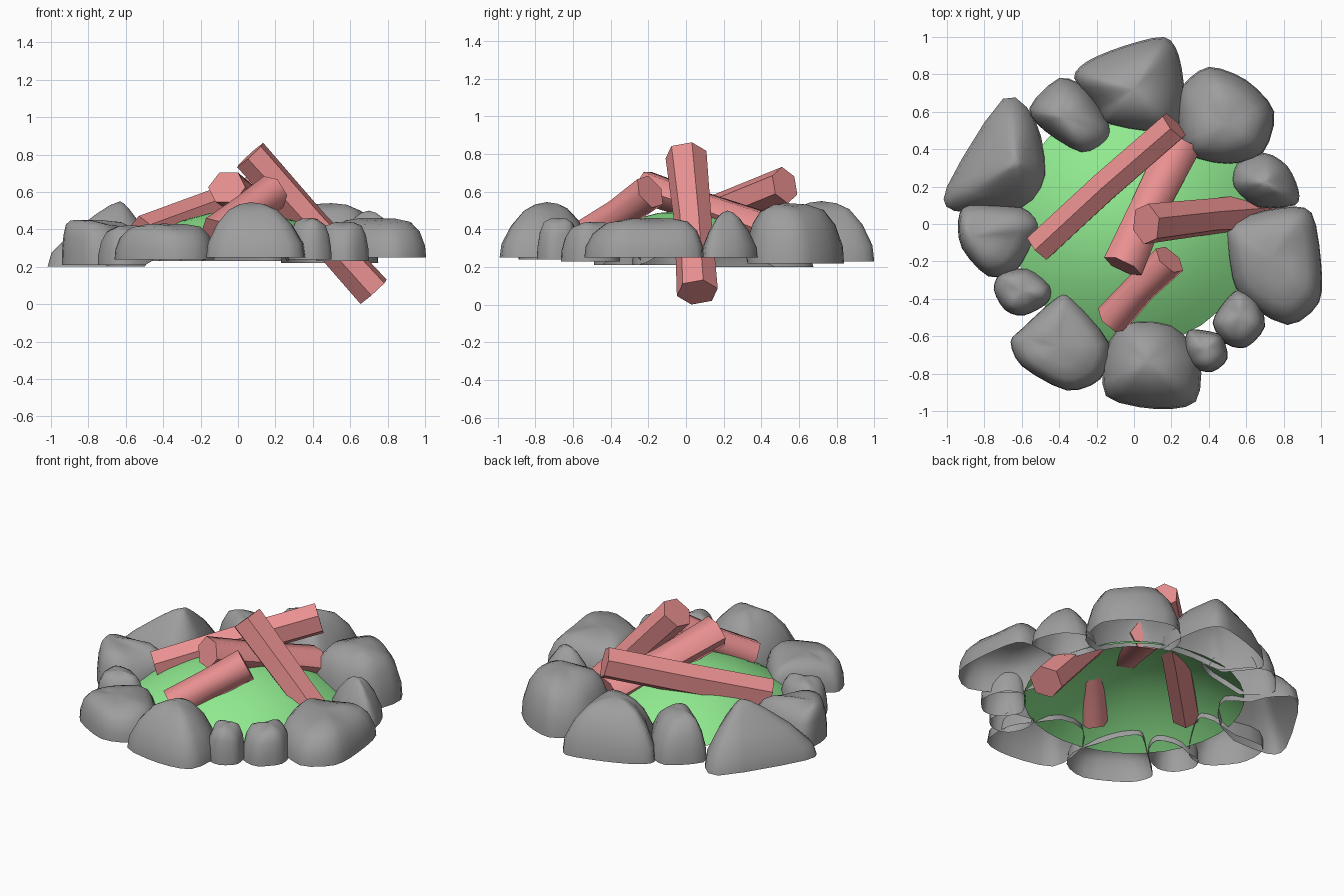
import bpy, bmesh, math, random
from mathutils import Vector

if "Cube" in bpy.data.objects:
    bpy.data.objects.remove(bpy.data.objects["Cube"])

random.seed(4)


def material(name, rgb):
    m = bpy.data.materials.new(name)
    m.diffuse_color = (*rgb, 1)
    m.use_nodes = True
    m.node_tree.nodes["Principled BSDF"].inputs["Base Color"].default_value = m.diffuse_color
    return m


stone = material("stone_grey", (.34, .34, .34))
wood = material("wood_pink", (.82, .28, .28))
ash = material("ash_green", (.28, .82, .28))


def finish(bm, name, angle, mat):
    me = bpy.data.meshes.new(name)
    bm.to_mesh(me)
    bm.free()
    ob = bpy.data.objects.new(name, me)
    bpy.context.collection.objects.link(ob)
    me.materials.append(mat)
    bpy.ops.object.select_all(action='DESELECT')
    ob.select_set(True)
    bpy.context.view_layer.objects.active = ob
    bpy.ops.object.shade_smooth_by_angle(angle=math.radians(angle))


def bridge(bm, a, b):
    n = len(a)
    for i in range(n):
        bm.faces.new((a[i], a[(i + 1) % n], b[(i + 1) % n], b[i]))


def dome_height(r):
    return .5 - .25 * (r / .65) ** 2


def rounded(pts, steps=3):
    # closed curve through the outline points
    out, n = [], len(pts)
    for i in range(n):
        p0, p1, p2, p3 = (Vector(pts[(i + k) % n]) for k in (-1, 0, 1, 2))
        for k in range(steps):
            t = k / steps
            m1, m2 = (p2 - p0) * .42, (p3 - p1) * .42
            out.append(p1 * (2*t**3 - 3*t*t + 1) + m1 * (t**3 - 2*t*t + t)
                       + p2 * (3*t*t - 2*t**3) + m2 * (t**3 - t*t))
    return out


# (radius, height) steps up the side of a stone
PEAKED = ((1, 0), (.96, .25), (.75, .58), (.48, .84), (.25, .95))
BOXY = ((1, 0), (.99, .3), (.93, .65), (.79, .88), (.45, .97))


def rock(name, base, peak, full, outline):
    # open-bottomed stone: outline shrinks towards the peak; full = boxiness
    # its inner rim rests on the ash dome
    bm = bmesh.new()
    ring = rounded(outline)
    top = Vector(peak)
    prev = None
    lean = random.uniform(0, 6.28)
    for (r0, h0), (r1, h1) in zip(PEAKED, BOXY):
        r, h = r0 + (r1 - r0) * full, h0 + (h1 - h0) * full
        cur = []
        for i, p in enumerate(ring):
            q = top.xy.lerp(p, r)
            low = max(base, dome_height(p.length) - .04)
            bump = .015 * math.sin(3 * math.tau * i / len(ring) + lean) * r * h
            cur.append(bm.verts.new((q.x, q.y, low + (top.z - low) * h + bump)))
        if prev:
            bridge(bm, prev, cur)
        prev = cur
    tip = bm.verts.new(top)
    for i in range(len(prev)):
        bm.faces.new((prev[i], prev[(i + 1) % len(prev)], tip))
    finish(bm, name, 50, stone)


def log(name, a, b, rx, ry, turn, angle=25, waist=.9):
    # six-sided log, slightly waisted and crooked in the middle
    bm = bmesh.new()
    a, b = Vector(a), Vector(b)
    q = (b - a).to_track_quat('Z', 'Y')
    rings = []
    for t, s, off in ((0, 1, 0), (.5, waist, .008), (1, 1, 0)):
        ring = []
        for i in range(6):
            w = turn + math.tau * i / 6
            v = Vector((rx * s * math.cos(w) + off, ry * s * math.sin(w), 0))
            ring.append(bm.verts.new(a.lerp(b, t) + q @ v))
        rings.append(ring)
    bridge(bm, rings[0], rings[1])
    bridge(bm, rings[1], rings[2])
    bm.faces.new(rings[0][::-1])
    bm.faces.new(rings[2])
    finish(bm, name, angle, wood)


# ring of stones, going round from the back
rock("stone_back", .23, (0, .72, .55), .15,
     [(-.32, .78), (-.2, .62), (-.13, .53), (.2, .49), (.27, .66), (.24, .9), (.16, 1), (-.06, .95), (-.25, .87)])
rock("stone_back_right", .22, (.5, .53, .54), .55,
     [(.23, .6), (.28, .38), (.5, .32), (.69, .38), (.75, .6), (.6, .77), (.4, .84), (.26, .74)])
rock("stone_right_small", .25, (.7, .22, .5), -.2,
     [(.53, .2), (.66, .09), (.86, .1), (.88, .18), (.82, .31), (.7, .38), (.55, .32)])
rock("stone_right", .25, (.74, -.18, .46), .7,
     [(.5, -.1), (.56, -.38), (.82, -.54), (.99, -.42), (1, -.2), (.95, .06), (.8, .09), (.53, .02)])
rock("stone_front_right_a", .23, (.57, -.49, .44), .7,
     [(.42, -.53), (.49, -.64), (.6, -.66), (.7, -.55), (.66, -.4), (.56, -.35), (.48, -.42)])
rock("stone_front_right_b", .24, (.39, -.67, .46), .7,
     [(.27, -.67), (.32, -.77), (.42, -.79), (.5, -.72), (.47, -.6), (.38, -.57), (.29, -.57)])
rock("stone_front", .25, (.07, -.74, .545), .05,
     [(-.15, -.68), (-.15, -.92), (.12, -.99), (.33, -.95), (.35, -.72), (.2, -.54), (-.05, -.53)])
rock("stone_front_left", .24, (-.4, -.66, .43), .8,
     [(-.66, -.63), (-.6, -.76), (-.36, -.89), (-.18, -.83), (-.13, -.64), (-.33, -.4), (-.41, -.39), (-.6, -.56)])
rock("stone_left_small", .21, (-.6, -.36, .42), .7,
     [(-.75, -.35), (-.69, -.46), (-.59, -.49), (-.46, -.42), (-.45, -.33), (-.57, -.24), (-.71, -.26)])
rock("stone_left", .21, (-.87, -.07, .45), .7,
     [(-.94, .02), (-.92, -.13), (-.78, -.28), (-.63, -.25), (-.54, -.1), (-.51, 0), (-.6, .09), (-.88, .11)])
rock("stone_back_left_tall", .2, (-.63, .33, .55), -.5,
     [(-1, .2), (-.96, .07), (-.6, .08), (-.47, .26), (-.53, .56), (-.7, .67)])
rock("stone_back_left", .23, (-.38, .57, .5), .3,
     [(-.56, .62), (-.48, .5), (-.28, .38), (-.15, .44), (-.13, .53), (-.25, .72), (-.4, .78)])

# shallow open dome of ash
bm = bmesh.new()
prev = None
for r in (.65, .55, .43, .3, .15):
    cur = [bm.verts.new((r * math.cos(math.tau * i / 32), r * math.sin(math.tau * i / 32),
                         dome_height(r))) for i in range(32)]
    if prev:
        bridge(bm, prev, cur)
    prev = cur
tip = bm.verts.new((0, 0, .5))
for i in range(32):
    bm.faces.new((prev[i], prev[(i + 1) % 32], tip))
finish(bm, "ash_bed", 60, ash)

# logs
log("log_right", (.065, 0, .797), (.725, .06, .066), .112, .1, .3)
log("log_long", (-.51, -.125, .375), (.215, .525, .635), .09, .1, .5, waist=1)
log("log_middle", (-.06, -.225, .625), (.25, .43, .4), .11, .095, 0, 65)
log("log_front", (-.12, -.51, .375), (.19, -.19, .6), .095, .1, .2, 65, .92)
